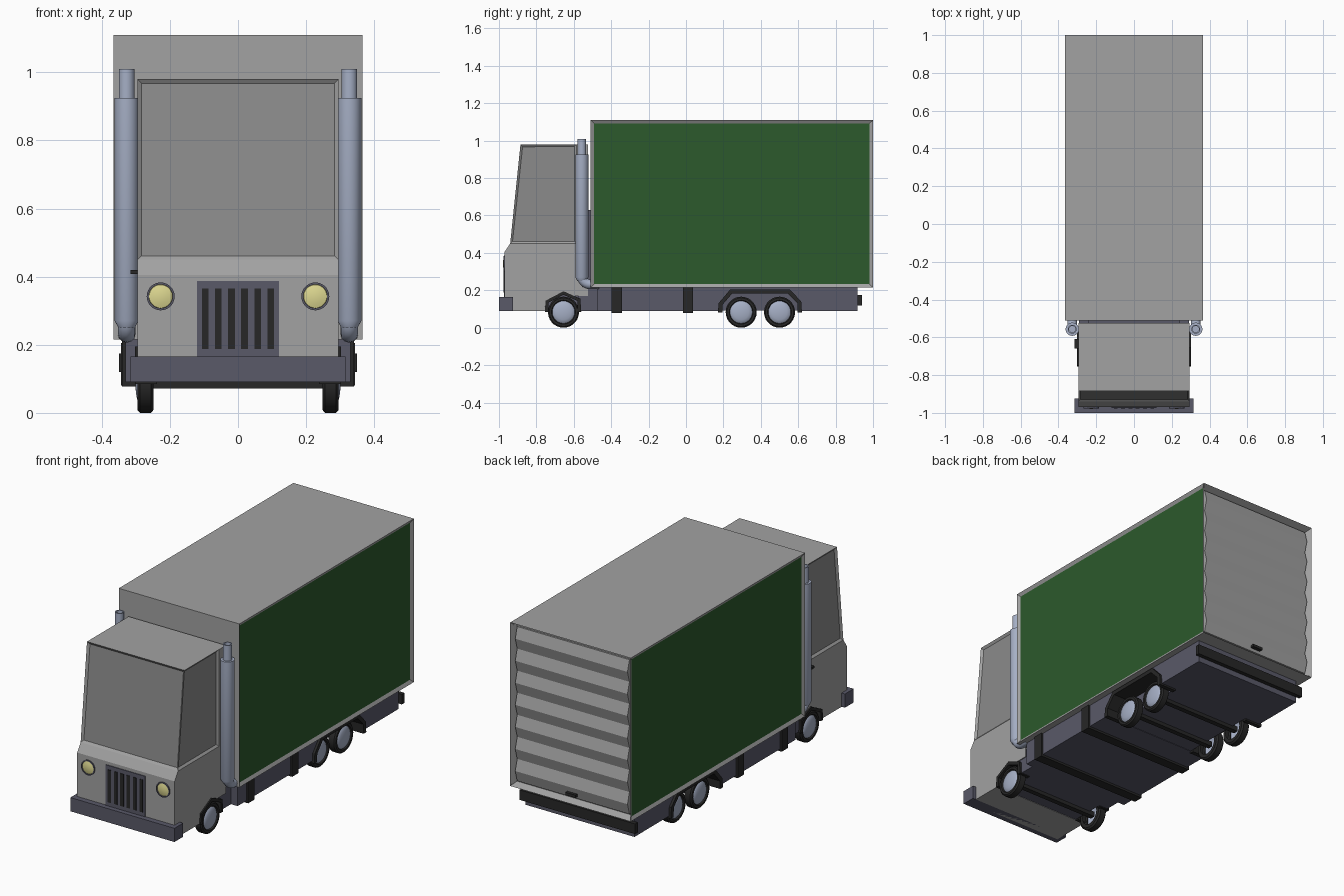
import bpy, bmesh, math
from mathutils import Vector, Matrix

if "Cube" in bpy.data.objects:
    bpy.data.objects.remove(bpy.data.objects["Cube"])


def mat(name, r, g, b):
    m = bpy.data.materials.new(name)
    m.diffuse_color = (r, g, b, 1)
    m.use_nodes = True
    m.node_tree.nodes["Principled BSDF"].inputs["Base Color"].default_value = m.diffuse_color
    return m


GREEN = mat("green_panel", .025, .1, .025)
DARK = mat("chassis_slate", .1, .1, .14)
BLACK = mat("black_rubber", .02, .02, .02)
STEEL = mat("steel", .38, .43, .56)
YELLOW = mat("lamp_yellow", .72, .68, .28)
GLASS = mat("window_grey", .26, .26, .26)
GREY = mat("body_grey", .36, .36, .36)


def finish(name, bm, *mats, smooth=False):
    bmesh.ops.recalc_face_normals(bm, faces=bm.faces[:])
    me = bpy.data.meshes.new(name)
    bm.to_mesh(me)
    bm.free()
    for m in mats:
        me.materials.append(m)
    ob = bpy.data.objects.new(name, me)
    bpy.context.collection.objects.link(ob)
    if smooth:
        bpy.ops.object.select_all(action='DESELECT')
        ob.select_set(True)
        bpy.context.view_layer.objects.active = ob
        bpy.ops.object.shade_smooth_by_angle(angle=math.radians(35))
    return ob


def box_bm(x0, x1, y0, y1, z0, z1):
    bm = bmesh.new()
    m = Matrix.Translation(((x0+x1)/2, (y0+y1)/2, (z0+z1)/2)) @ Matrix.Diagonal((x1-x0, y1-y0, z1-z0, 1))
    bmesh.ops.create_cube(bm, size=1, matrix=m)
    return bm


def box(name, m, *dims):
    return finish(name, box_bm(*dims), m)


def prism_bm(pts, x0, x1):
    """Extrude a (y, z) outline along x."""
    bm = bmesh.new()
    f = bm.faces.new([bm.verts.new((x0, y, z)) for y, z in pts])
    new = bmesh.ops.extrude_face_region(bm, geom=[f])['geom']
    bmesh.ops.translate(bm, vec=(x1-x0, 0, 0), verts=[v for v in new if isinstance(v, bmesh.types.BMVert)])
    bmesh.ops.recalc_face_normals(bm, faces=bm.faces[:])
    return bm


def prism(name, m, pts, x0, x1):
    return finish(name, prism_bm(pts, x0, x1), m)


def lathe(name, m, profile, centre, axis, steps=28):
    """Spin a (radius, height) profile around an axis through centre."""
    bm = bmesh.new()
    vs = [bm.verts.new((r, 0, h)) for r, h in profile]
    es = [bm.edges.new(p) for p in zip(vs, vs[1:])]
    bmesh.ops.spin(bm, geom=vs+es, cent=(0, 0, 0), axis=(0, 0, 1), angle=math.tau, steps=steps)
    bmesh.ops.remove_doubles(bm, verts=bm.verts[:], dist=1e-5)
    rot = Vector(axis).to_track_quat('Z', 'Y').to_matrix().to_4x4()
    bmesh.ops.transform(bm, matrix=Matrix.Translation(centre) @ rot, verts=bm.verts[:])
    return finish(name, bm, m, smooth=True)


def inset(bm, faces, width, depth, index):
    bmesh.ops.inset_individual(bm, faces=faces, thickness=width, depth=-depth)
    for f in faces:
        f.material_index = index


# Cargo box with recessed green sides and rear opening
bm = box_bm(-.365, .365, -.51, 1, .215, 1.11)
bm.normal_update()
inset(bm, [f for f in bm.faces if abs(f.normal.x) > .9], .025, .01, 1)
inset(bm, [f for f in bm.faces if f.normal.y > .9], .025, .035, 0)
finish("cargo_box", bm, GREY, GREEN)

# Roll-up rear door with zigzag slats
n, zb, zt = 7, .24, 1.085
pitch = (zt - zb) / n
slats = [(.96, zb)]
for i in range(n):
    slats += [(.975, zb+i*pitch), (.992, zb+(i+.5)*pitch)]
slats += [(.975, zt), (.96, zt)]
prism("roller_door", GREY, slats, -.34, .34)
box("door_handle_rear", BLACK, -.03, .03, .97, 1.0, .255, .27)

# Cab with inset windscreen and side windows
cab = [(-.97, .09), (-.97, .405), (-.94, .45), (-.885, .98), (-.525, .98), (-.525, .17),
       (-.6, .17), (-.655, .195), (-.75, .145), (-.755, .09)]
bm = prism_bm(cab, -.295, .295)
for co, no in (((0, 0, .45), (0, 0, 1)), ((0, -.585, 0), (0, 1, 0))):
    bmesh.ops.bisect_plane(bm, geom=bm.verts[:]+bm.edges[:]+bm.faces[:], dist=1e-4, plane_co=co, plane_no=no)
bm.normal_update()
wins = []
for f in bm.faces:
    c = f.calc_center_median()
    if .6 < c.z < .9 and c.y < -.6 and (abs(f.normal.x) > .9 or f.normal.y < -.9):
        wins.append(f)
inset(bm, wins, .017, .01, 1)
finish("cab", bm, GREY, GLASS)
box("cab_back_plate", DARK, -.24, .24, -.53, -.505, .17, .63)
box("cab_door_handle", BLACK, -.315, -.29, -.66, -.61, .408, .42)

# Front grille
box("grille", DARK, -.12, .12, -.974, -.95, .16, .387)
for i in range(6):
    x = (i - 2.5) * .0385
    box("grille_slot", BLACK, x-.01, x+.01, -.977, -.96, .187, .365)

# Wraparound front bumper
box("front_bumper", DARK, -.315, .315, -1, -.925, .09, .165)

# Chassis: skirted rear frame, narrow front link and central spine
frame = [(-.475, .09), (-.475, .215), (.917, .215), (.917, .09), (.615, .09), (.61, .135),
         (.55, .2), (.24, .2), (.18, .13), (.175, .09)]
prism("chassis_frame", DARK, frame, -.33, .33)
box("chassis_front", DARK, -.29, .29, -.575, -.47, .09, .215)
box("chassis_spine", DARK, -.238, .238, -.8, .9, .092, .193)
box("rear_bumper", BLACK, -.35, .35, .917, .94, .12, .175)
for y in (-.37, .01):
    box("chassis_strap", BLACK, -.34, .34, y-.027, y+.027, .078, .214)

# Wheel arches
front_arch = [(-.755, .085), (-.75, .145), (-.655, .195), (-.565, .155), (-.56, .085),
              (-.58, .085), (-.58, .143), (-.655, .176), (-.735, .135), (-.735, .085)]
rear_arch = [(.17, .08), (.175, .132), (.237, .205), (.555, .205), (.616, .14), (.62, .08),
             (.597, .08), (.595, .132), (.545, .183), (.247, .183), (.196, .124), (.194, .08)]
tyre = [(.055, -.047), (.074, -.047), (.083, -.04), (.083, -.007), (.076, 0), (.064, 0), (.06, -.006), (.06, -.012)]
hub = [(.062, -.01), (.055, -.003), (.04, .002), (.02, .005), (0, .006)]
muffler = [(.024, -.02), (.035, 0), (.035, .655), (.023, .655), (.023, .74), (.017, .74), (.017, .67), (0, .67)]

for s in (-1, 1):
    prism("front_wheel_arch", BLACK, front_arch, s*.238, s*.302)
    prism("rear_wheel_arch", BLACK, rear_arch, s*.238, s*.343)
    # Wheels
    for y in (-.655, .295, .5):
        lathe("tyre", BLACK, tyre, (s*.295, y, .083), (s, 0, 0))
        lathe("hub_cap", STEEL, hub, (s*.295, y, .083), (s, 0, 0))
    # Headlights
    lathe("headlight_rim", DARK, [(.041, 0), (.041, .008), (.035, .008), (.035, 0)], (s*.227, -.968, .342), (0, -1, 0))
    lathe("headlight", YELLOW, [(.036, 0), (.034, .005), (.02, .009), (0, .011)], (s*.227, -.968, .342), (0, -1, 0))
    # Exhaust stack and its elbow
    lathe("exhaust_stack", STEEL, muffler, (s*.327, -.557, .27), (0, 0, 1))
    cu = bpy.data.curves.new("exhaust_elbow", 'CURVE')
    cu.dimensions = '3D'
    cu.bevel_depth = .026
    cu.bevel_resolution = 4
    sp = cu.splines.new('POLY')
    path = [(-.557, .285)] + [(-.512-.045*math.cos(a*math.pi/12), .277-.045*math.sin(a*math.pi/12)) for a in range(7)]
    path.append((-.465, .232))
    sp.points.add(len(path)-1)
    for p, (y, z) in zip(sp.points, path):
        p.co = (s*.327, y, z, 1)
    cu.materials.append(STEEL)
    bpy.context.collection.objects.link(bpy.data.objects.new("exhaust_elbow", cu))

# Axles
for y in (-.655, .295, .5):
    box("axle", BLACK, -.27, .27, y-.014, y+.014, .072, .1)
